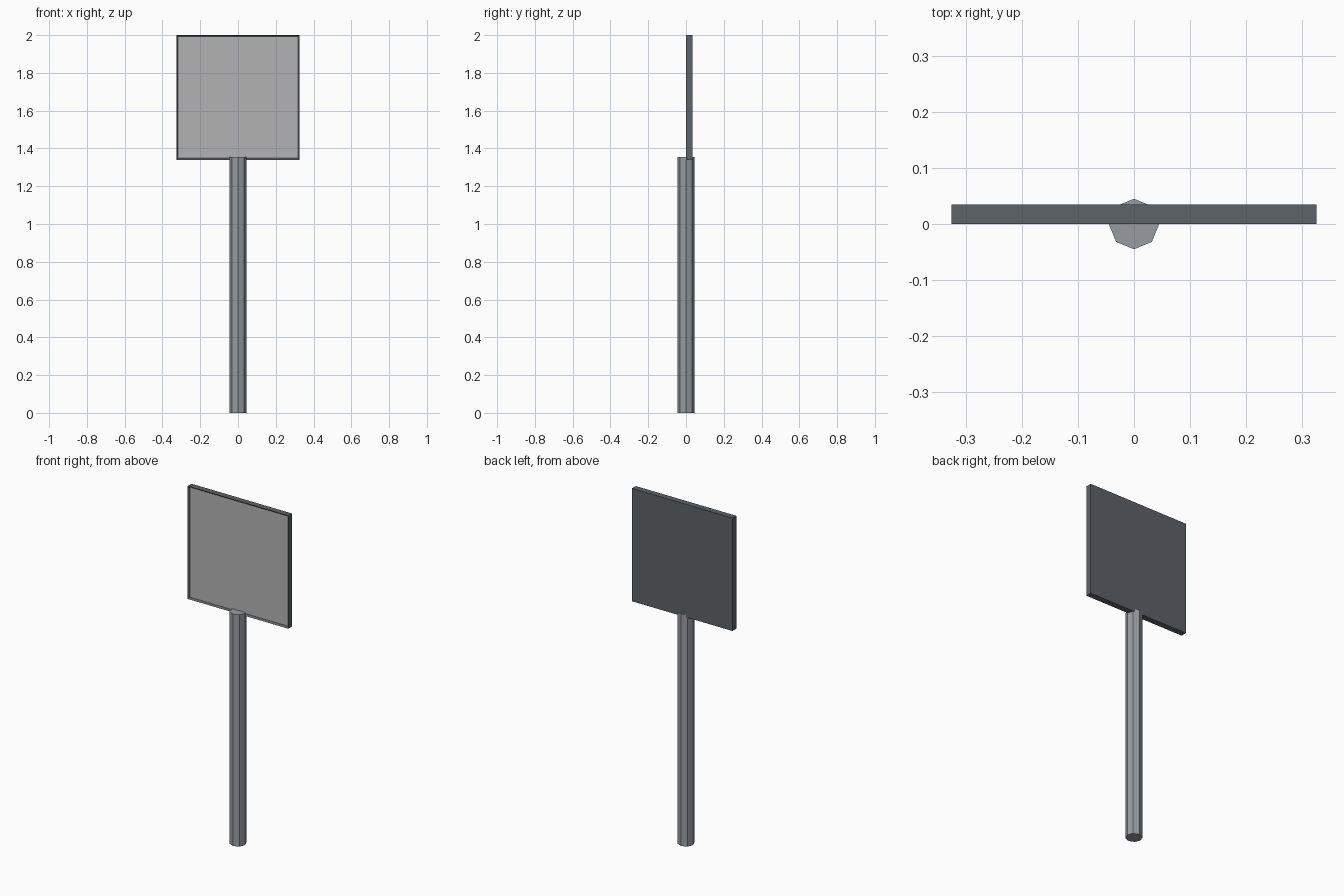
import bpy, bmesh
from mathutils import Vector

if "Cube" in bpy.data.objects:
    bpy.data.objects.remove(bpy.data.objects["Cube"])


def material(name, rgb):
    m = bpy.data.materials.new(name)
    m.diffuse_color = (*rgb, 1)
    m.use_nodes = True
    m.node_tree.nodes["Principled BSDF"].inputs["Base Color"].default_value = m.diffuse_color
    return m


dark = material("dark_metal", (0.11, 0.125, 0.14))
pale = material("pale_face", (0.45, 0.45, 0.45))
steel = material("steel", (0.31, 0.33, 0.35))

# Octagonal post, corners on the axes
POST_TOP = 1.355
bpy.ops.mesh.primitive_cylinder_add(vertices=8, radius=0.045, depth=POST_TOP,
                                    location=(0, 0, POST_TOP / 2))
post = bpy.context.object
post.name = "post"
post.data.materials.append(steel)

# Sign board: box whose front face is recessed behind a sloped rim
bpy.ops.mesh.primitive_cube_add(size=1, location=(0, 0.0175, 1.67))
board = bpy.context.object
board.name = "sign_board"
board.scale = (0.65, 0.035, 0.66)
bpy.ops.object.transform_apply(location=False, rotation=False, scale=True)
board.data.materials.append(dark)
board.data.materials.append(pale)
bm = bmesh.new()
bm.from_mesh(board.data)
front = min(bm.faces, key=lambda f: f.calc_center_median().y)
bmesh.ops.inset_region(bm, faces=[front], thickness=0.012)
bmesh.ops.translate(bm, verts=front.verts, vec=Vector((0, 0.01, 0)))
front.material_index = 1
bm.to_mesh(board.data)
bm.free()
